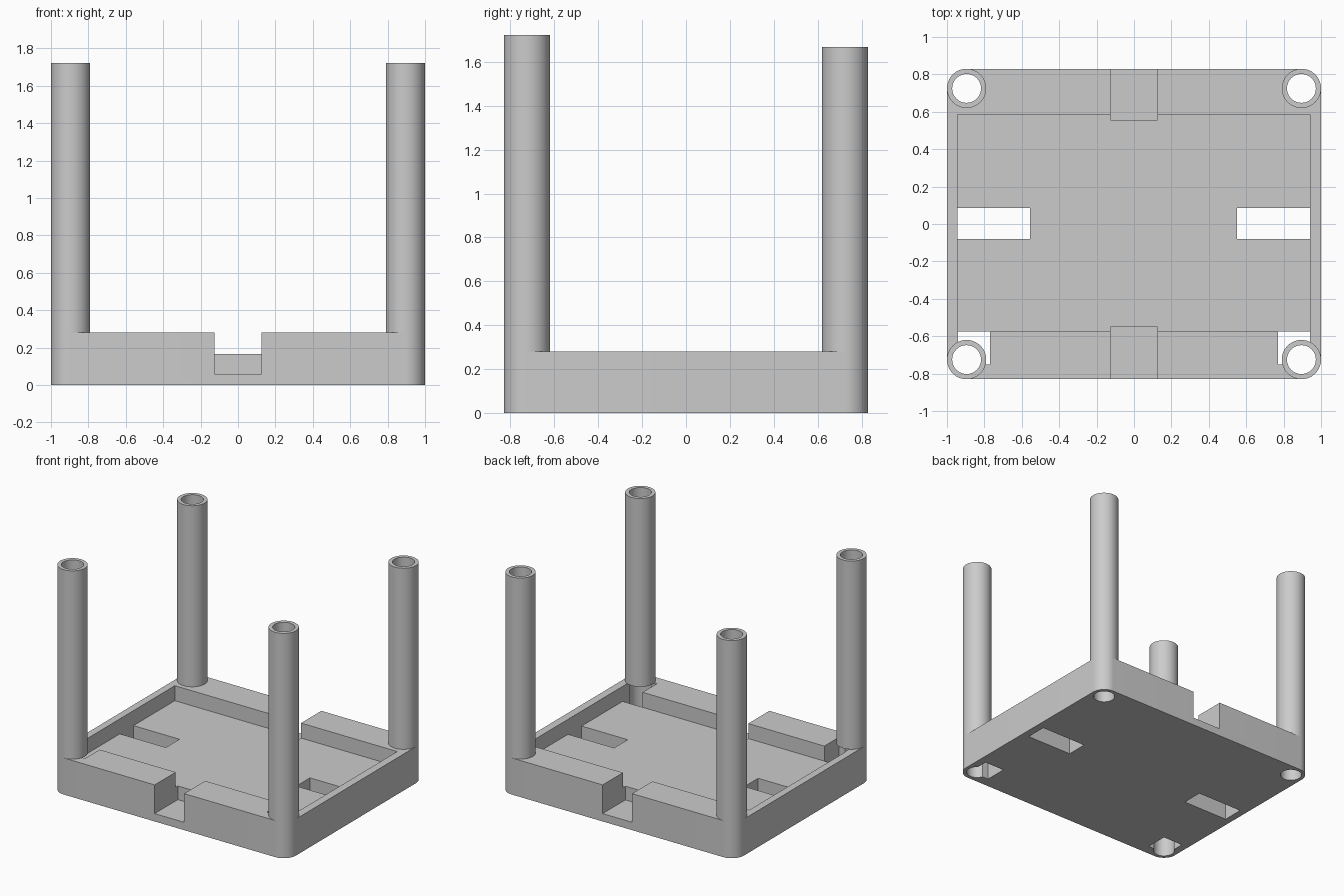
import bpy, bmesh, math

cube = bpy.data.objects.get("Cube")
if cube:
    bpy.data.objects.remove(cube, do_unlink=True)

# Single flat grey
grey = bpy.data.materials.new("light grey")
grey.use_nodes = True
grey.diffuse_color = (0.6, 0.6, 0.6, 1)
grey.node_tree.nodes["Principled BSDF"].inputs["Base Color"].default_value = (0.6, 0.6, 0.6, 1)

POST_X, POST_Y = 0.895, 0.725
OUTER, BORE = 0.105, 0.077
BASE_TOP, FLOOR, NOTCH_Z = 0.28, 0.165, 0.06
SIDES = 64
CORNERS = [(1, 1), (-1, 1), (-1, -1), (1, -1)]


def ring(cx, cy, radius):
    return [(cx + radius * math.cos(2 * math.pi * i / SIDES),
             cy + radius * math.sin(2 * math.pi * i / SIDES)) for i in range(SIDES)]


def make_object(name, bm):
    bmesh.ops.recalc_face_normals(bm, faces=bm.faces)
    mesh = bpy.data.meshes.new(name)
    bm.to_mesh(mesh)
    bm.free()
    mesh.materials.append(grey)
    obj = bpy.data.objects.new(name, mesh)
    bpy.context.collection.objects.link(obj)
    return obj


def prism(name, outline, z0, z1):
    bm = bmesh.new()
    face = bm.faces.new([bm.verts.new((x, y, z0)) for x, y in outline])
    top = bmesh.ops.extrude_face_region(bm, geom=[face], use_keep_orig=True)["geom"]
    bmesh.ops.translate(bm, vec=(0, 0, z1 - z0),
                        verts=[v for v in top if isinstance(v, bmesh.types.BMVert)])
    return make_object(name, bm)


def box(name, x0, x1, y0, y1, z0, z1):
    return prism(name, [(x0, y0), (x1, y0), (x1, y1), (x0, y1)], z0, z1)


def cut(target, cutter):
    mod = target.modifiers.new(cutter.name, 'BOOLEAN')
    mod.operation = 'DIFFERENCE'
    mod.solver = 'EXACT'
    mod.object = cutter
    bpy.context.view_layer.objects.active = target
    bpy.ops.object.modifier_apply(modifier=mod.name)
    bpy.data.objects.remove(cutter, do_unlink=True)


def smooth(obj):
    bpy.ops.object.select_all(action='DESELECT')
    obj.select_set(True)
    bpy.context.view_layer.objects.active = obj
    bpy.ops.object.shade_smooth_by_angle(angle=math.radians(30))


# Tray: rounded rectangle whose corners follow the posts
outline = []
for q, (sx, sy) in enumerate(CORNERS):
    for i in range(SIDES // 4 + 1):
        a = math.pi / 2 * (q + i / (SIDES // 4))
        outline.append((sx * POST_X + OUTER * math.cos(a), sy * POST_Y + OUTER * math.sin(a)))
tray = prism("tray", outline, 0, BASE_TOP)

# Shallow pocket, end notches, side slots
cut(tray, box("pocket", -0.945, 0.94, -0.575, 0.585, FLOOR, 1))
cut(tray, box("front_notch", -0.125, 0.125, -1, -0.55, NOTCH_Z, 1))
cut(tray, box("back_notch", -0.125, 0.125, 0.555, 1, NOTCH_Z, 1))
cut(tray, box("right_slot", -0.945, -0.555, -0.08, 0.085, -1, 1))
cut(tray, box("left_slot", 0.55, 0.94, -0.08, 0.085, -1, 1))

# Openings beside the front posts
for s in (-1, 1):
    xs = sorted((s * 0.77, s * 0.94))
    cut(tray, box("corner_opening", xs[0], xs[1], -0.75, -0.575, -1, 1))

# Bores through the tray corners
for sx, sy in CORNERS:
    cut(tray, prism("bore", ring(sx * POST_X, sy * POST_Y, BORE), -1, 1))
smooth(tray)

# Hollow posts, front pair slightly taller
for sx, sy in CORNERS:
    name = ("back" if sy > 0 else "front") + ("_left" if sx > 0 else "_right") + "_post"
    top = 1.667 if sy > 0 else 1.722
    bm = bmesh.new()
    loops = []
    for radius, z in ((OUTER, BASE_TOP), (OUTER, top), (BORE, top), (BORE, BASE_TOP)):
        loops.append([bm.verts.new((x, y, z)) for x, y in ring(sx * POST_X, sy * POST_Y, radius)])
    for k in range(4):
        a, b = loops[k], loops[(k + 1) % 4]
        for i in range(SIDES):
            j = (i + 1) % SIDES
            bm.faces.new((a[i], a[j], b[j], b[i]))
    smooth(make_object(name, bm))
